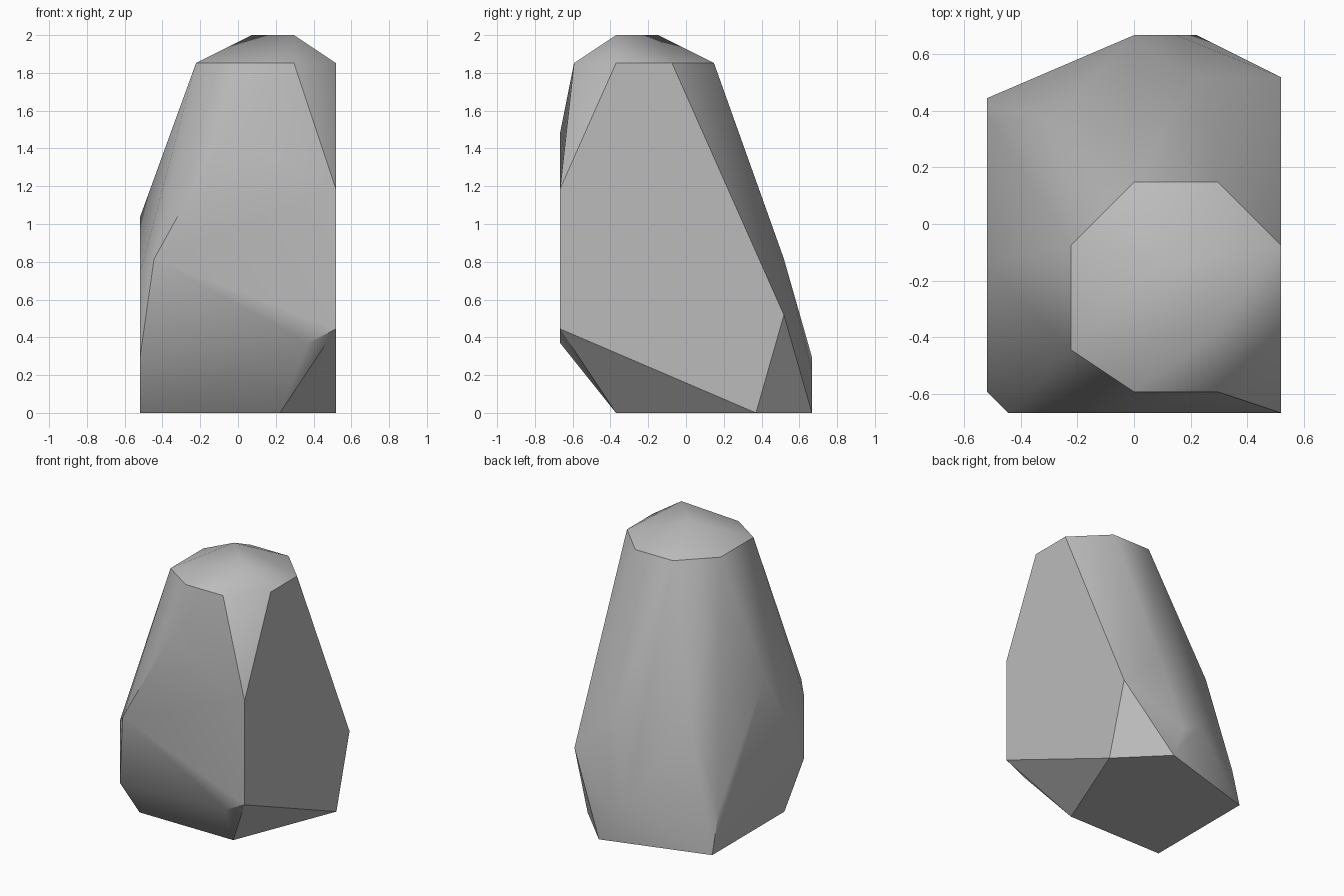
import bpy
import bmesh
import math

default_cube = bpy.data.objects.get("Cube")
if default_cube:
    bpy.data.objects.remove(default_cube, do_unlink=True)

# The boulder is chiselled on a regular lattice, 27 steps tall
STEP = 2 / 27


def make_material(name, level):
    material = bpy.data.materials.new(name)
    material.use_nodes = True
    colour = (level, level, level, 1)
    material.diffuse_color = colour
    material.node_tree.nodes["Principled BSDF"].inputs["Base Color"].default_value = colour
    return material


# Corner points grouped by the part of the stone they shape
crest = [(1, -2, 27), (4, -5, 27)]
shoulder = [(x, y, 25) for x, y in
            [(-3, -1), (0, 2), (4, 2), (7, -1), (7, -5), (4, -8), (0, -8), (-3, -6)]]
front_side = [(x, -9, z) for x, z in
              [(-1, 20), (7, 16), (7, 6), (5, 5), (-6, 11)]]
right_side = [(-7, y, z) for y, z in [(-2, 14), (-8, 10), (-8, 4), (5, 4)]]
back_side = [(7, 7, 7), (3, 7, 11), (-4, 5, 12), (0, 9, 4), (2, 9, 3)]
base = [(x, y, 0) for x, y in [(7, 5), (3, 9), (-7, 6), (-7, -5), (3, -5)]]

# Wrap the points in a hull and merge the coplanar pieces into flat facets
bm = bmesh.new()
for group in (crest, shoulder, front_side, right_side, back_side, base):
    for point in group:
        bm.verts.new([value * STEP for value in point])
hull = bmesh.ops.convex_hull(bm, input=bm.verts[:])
unused = {item for item in hull["geom_interior"] + hull["geom_unused"]
          if isinstance(item, bmesh.types.BMVert)}
bmesh.ops.delete(bm, geom=list(unused), context="VERTS")
bmesh.ops.dissolve_limit(bm, angle_limit=math.radians(1),
                         verts=bm.verts[:], edges=bm.edges[:])
bmesh.ops.recalc_face_normals(bm, faces=bm.faces[:])

mesh = bpy.data.meshes.new("boulder")
bm.to_mesh(mesh)
bm.free()
mesh.materials.append(make_material("stone_grey", 0.5))

boulder = bpy.data.objects.new("boulder", mesh)
bpy.context.collection.objects.link(boulder)

# Soft shading over gentle bends, crisp lines at the hard breaks
bpy.ops.object.select_all(action="DESELECT")
boulder.select_set(True)
bpy.context.view_layer.objects.active = boulder
bpy.ops.object.shade_smooth_by_angle(angle=math.radians(30))
